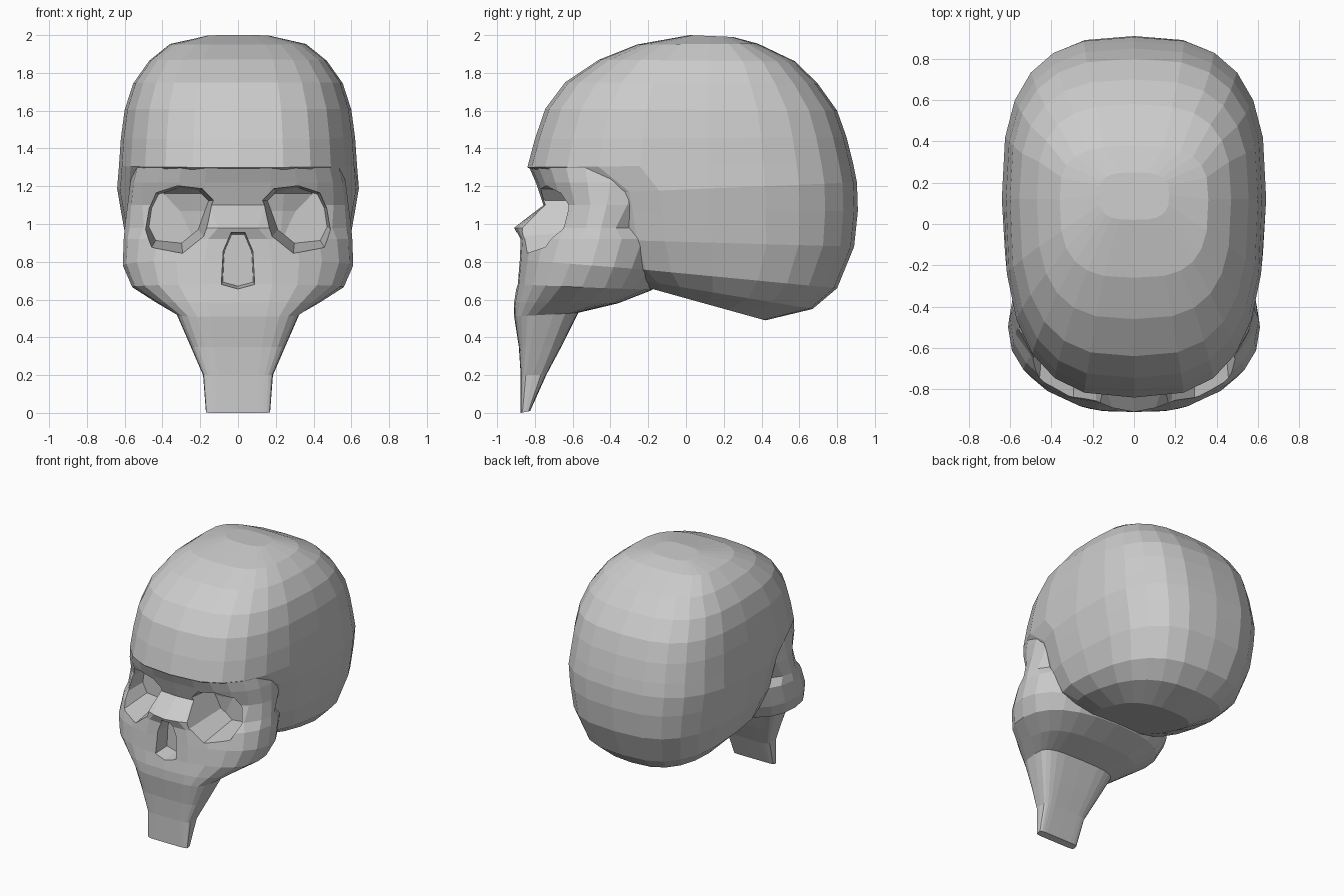
import bpy, bmesh
from math import sin, cos, tau

if "Cube" in bpy.data.objects:
    bpy.data.objects.remove(bpy.data.objects["Cube"])

SEG = 24


def power(v, e):
    return (1 if v >= 0 else -1) * abs(v) ** e


def finish(name, bm):
    bmesh.ops.recalc_face_normals(bm, faces=bm.faces)
    mesh = bpy.data.meshes.new(name)
    bm.to_mesh(mesh)
    bm.free()
    ob = bpy.data.objects.new(name, mesh)
    bpy.context.collection.objects.link(ob)
    return ob


def bridge(bm, rings):
    n = len(rings[0])
    for a, b in zip(rings, rings[1:]):
        for i in range(n):
            j = (i + 1) % n
            bm.faces.new((a[i], a[j], b[j], b[i]))
    bm.faces.new(rings[0])
    bm.faces.new(rings[-1])


def loft(name, sections):
    """Stack rounded-box rings: z front, z back, y front, y back, half width, y widest, power."""
    bm = bmesh.new()
    rings = []
    for zf, zb, yf, yb, hw, yw, p in sections:
        ring = []
        for i in range(SEG):
            t = tau * i / SEG
            x = hw * power(round(sin(t), 6), 2 / p)
            c = power(round(cos(t), 6), 2 / p)
            y = yw + c * ((yb - yw) if c > 0 else (yw - yf))
            z = zf + (zb - zf) * (y - yf) / (yb - yf)
            ring.append(bm.verts.new((x, y, z)))
        rings.append(ring)
    bridge(bm, rings)
    return finish(name, bm)


def cutter(name, outline, y0, y1, centre, scale, side=1):
    """Tapered prism running backwards from y0 to y1."""
    bm = bmesh.new()
    cx, cz = centre
    front = [bm.verts.new((side * x, y0, z)) for x, z in outline]
    back = [bm.verts.new((side * (cx + (x - cx) * scale), y1, cz + (z - cz) * scale))
            for x, z in outline]
    bridge(bm, [front, back])
    ob = finish(name, bm)
    ob.hide_render = True
    return ob


def boolean(target, other, operation):
    m = target.modifiers.new(operation.lower(), 'BOOLEAN')
    m.operation = operation
    m.solver = 'EXACT'
    m.object = other
    bpy.context.view_layer.objects.active = target
    bpy.ops.object.modifier_apply(modifier=m.name)
    bpy.data.objects.remove(other)


# Braincase, from the tilted underside up to the crown
cranium = loft("skull", [
    (.69, .49, -.30, .42, .28, .12, 2.6),
    (.72, .55, -.35, .67, .44, .14, 2.6),
    (.78, .66, -.45, .80, .53, .14, 2.7),
    (.92, .88, -.52, .89, .59, .14, 2.8),
    (1.07, 1.07, -.54, .91, .62, .12, 2.8),
    (1.16, 1.22, -.57, .905, .64, .12, 2.8),
    (1.30, 1.32, -.84, .885, .63, .12, 2.8),
    (1.45, 1.46, -.80, .85, .62, .12, 2.8),
    (1.61, 1.60, -.745, .80, .60, .12, 2.8),
    (1.75, 1.74, -.64, .70, .555, .12, 2.8),
    (1.87, 1.86, -.46, .58, .47, .12, 2.9),
    (1.95, 1.955, -.26, .38, .36, .12, 3.0),
    (2.00, 1.99, .02, .25, .17, .14, 3.0),
])

# Face: tapered upper jaw, cheekbones, nose ridge and brow support
face = loft("face", [
    (0, .01, -.875, -.825, .17, -.85, 6),
    (.20, .20, -.875, -.74, .185, -.81, 5),
    (.35, .35, -.885, -.66, .25, -.76, 4),
    (.51, .53, -.91, -.57, .325, -.70, 3.5),
    (.585, .58, -.91, -.36, .43, -.62, 2.8),
    (.68, .65, -.895, -.18, .56, -.55, 2.4),
    (.81, .75, -.885, -.10, .61, -.50, 2.2),
    (.92, .92, -.88, 0, .605, -.46, 2.0),
    (.98, .98, -.91, 0, .60, -.45, 1.55),
    (1.10, 1.10, -.755, 0, .585, -.42, 2.0),
    (1.22, 1.22, -.795, 0, .57, -.40, 2.3),
    (1.30, 1.30, -.83, 0, .55, -.40, 2.3),
])

# Eye sockets, mirrored
socket = [(.10, 1.13), (.17, 1.20), (.32, 1.22), (.46, 1.18), (.51, 1.08),
          (.53, .94), (.48, .84), (.29, .82), (.17, .92)]
for side in (-1, 1):
    boolean(face, cutter("socket_cutter", socket, -1.0, -.5, (.32, 1.1), .72, side), 'DIFFERENCE')

# Nose opening
nose = [(-.04, .965), (.04, .965), (.085, .86), (.095, .67), (0, .645), (-.095, .67), (-.085, .86)]
boolean(face, cutter("nose_cutter", nose, -1.0, -.76, (0, .82), .85), 'DIFFERENCE')

boolean(cranium, face, 'UNION')
